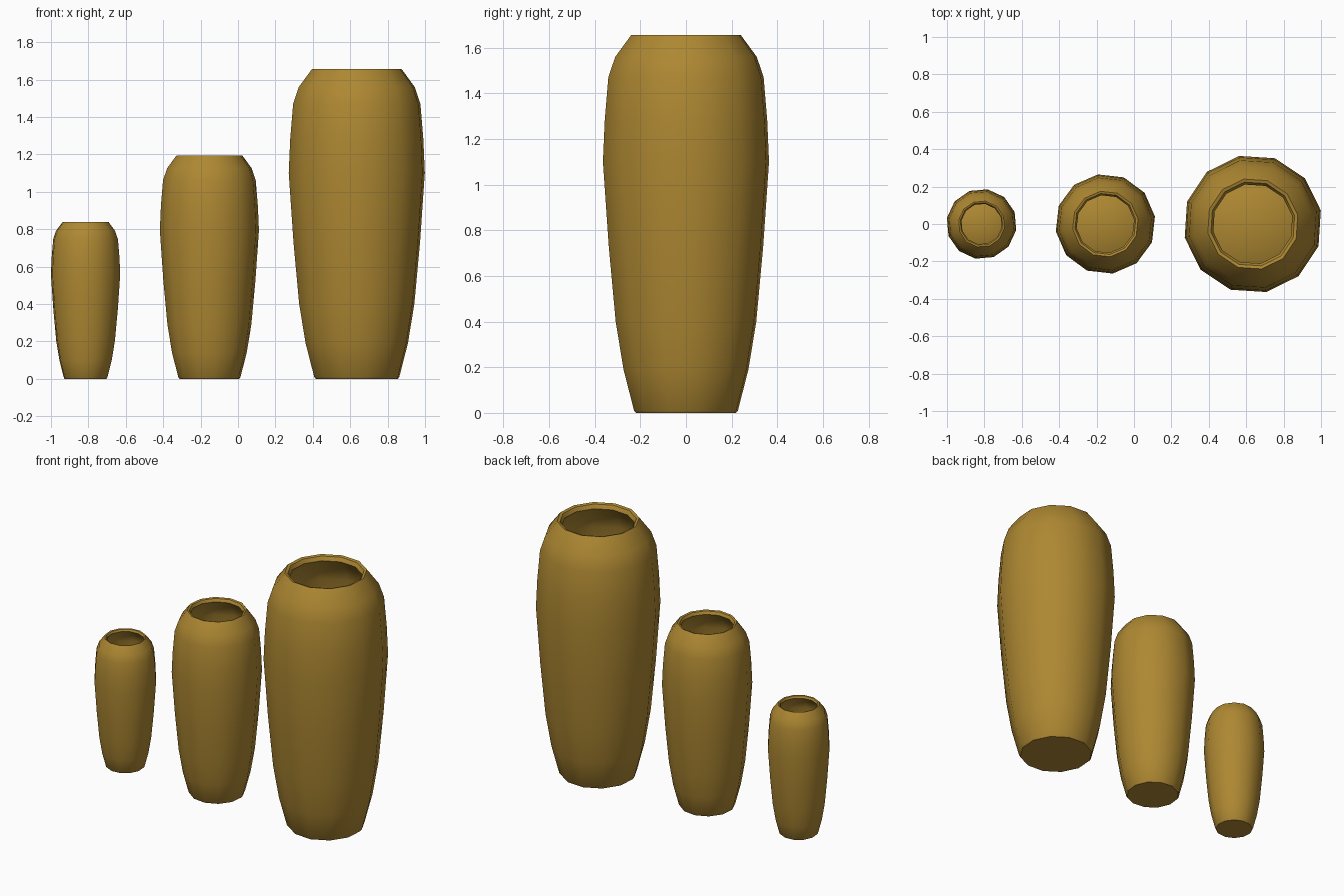
import bpy, bmesh, math

if "Cube" in bpy.data.objects:
    bpy.data.objects.remove(bpy.data.objects["Cube"])

# One glaze colour for everything
glaze = bpy.data.materials.new("golden_brown_glaze")
glaze.diffuse_color = (0.42, 0.245, 0.032, 1)
glaze.use_nodes = True
glaze.node_tree.nodes["Principled BSDF"].inputs["Base Color"].default_value = glaze.diffuse_color

# Profile of the tall vase (radius, height): outer wall, lip, inner wall, floor
PROFILE = [
    (0.224, 0.0), (0.232, 0.01), (0.279, 0.19), (0.314, 0.40), (0.345, 0.73),
    (0.371, 1.10), (0.363, 1.28), (0.347, 1.47), (0.316, 1.56), (0.245, 1.655),
    (0.228, 1.65), (0.215, 1.625), (0.29, 1.54), (0.322, 1.46), (0.338, 1.28),
    (0.345, 1.10), (0.32, 0.73), (0.288, 0.40), (0.253, 0.19), (0.215, 0.04),
]
SIDES = 12


def make_vase(name, x, scale, turn):
    bm = bmesh.new()
    rings = []
    for r, z in PROFILE:
        ring = []
        for i in range(SIDES):
            a = math.radians(turn) + 2 * math.pi * i / SIDES
            ring.append(bm.verts.new((r * scale * math.cos(a),
                                      r * scale * math.sin(a), z * scale)))
        rings.append(ring)
    # Walls
    for lo, hi in zip(rings, rings[1:]):
        for i in range(SIDES):
            j = (i + 1) % SIDES
            bm.faces.new((lo[i], lo[j], hi[j], hi[i]))
    # Flat foot and slightly raised inner floor
    bm.faces.new(rings[0][::-1])
    tip = bm.verts.new((0, 0, 0.12 * scale))
    for i in range(SIDES):
        bm.faces.new((rings[-1][i], rings[-1][(i + 1) % SIDES], tip))
    bmesh.ops.recalc_face_normals(bm, faces=bm.faces)
    mesh = bpy.data.meshes.new(name)
    bm.to_mesh(mesh)
    bm.free()
    mesh.materials.append(glaze)
    ob = bpy.data.objects.new(name, mesh)
    ob.location.x = x
    bpy.context.collection.objects.link(ob)
    bpy.ops.object.select_all(action='DESELECT')
    ob.select_set(True)
    bpy.context.view_layer.objects.active = ob
    bpy.ops.object.shade_smooth_by_angle(angle=math.radians(42))


make_vase("small_vase", -0.815, 0.507, 20)
make_vase("medium_vase", -0.153, 0.722, 8.5)
make_vase("large_vase", 0.635, 1.0, 11.3)
